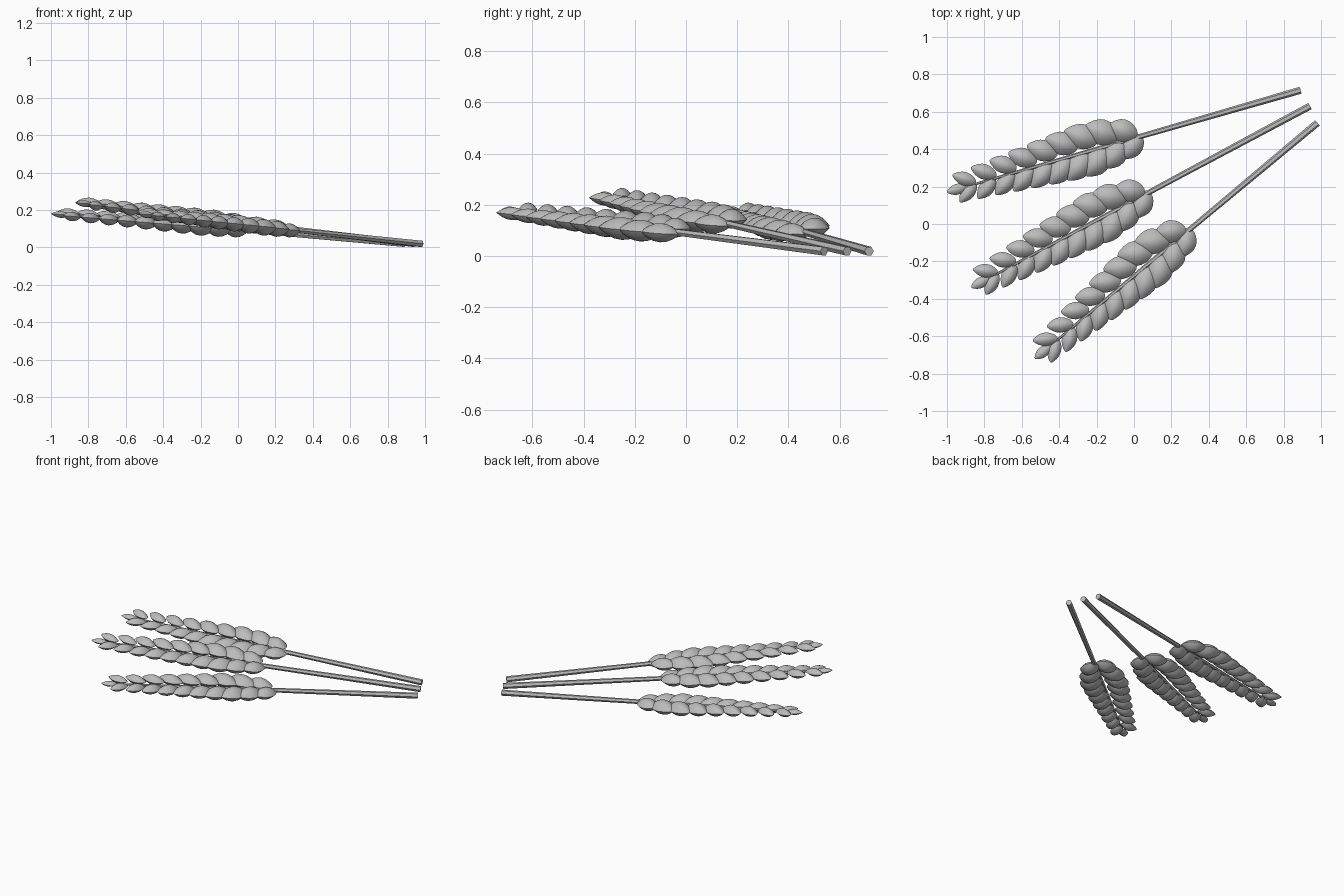
import bpy, bmesh, math
from mathutils import Vector, Matrix

if "Cube" in bpy.data.objects:
    bpy.data.objects.remove(bpy.data.objects["Cube"])

straw = bpy.data.materials.new("straw_grey")
straw.diffuse_color = (0.5, 0.5, 0.5, 1)
straw.use_nodes = True
straw.node_tree.nodes["Principled BSDF"].inputs["Base Color"].default_value = straw.diffuse_color

EAR = 1.065  # length of the grain-bearing part of each stalk


def finish(bm, name, angle):
    mesh = bpy.data.meshes.new(name)
    bm.to_mesh(mesh)
    bm.free()
    mesh.materials.append(straw)
    obj = bpy.data.objects.new(name, mesh)
    bpy.context.collection.objects.link(obj)
    bpy.ops.object.select_all(action='DESELECT')
    obj.select_set(True)
    bpy.context.view_layer.objects.active = obj
    bpy.ops.object.shade_smooth_by_angle(angle=math.radians(angle))
    return obj


def frame(x, y, z, origin):
    m = Matrix((x, y, z)).transposed().to_4x4()
    m.translation = origin
    return m


def add_kernel(bm, matrix, length, width, height):
    """Pointed lens with a crisp rim, long axis on local x."""
    verts = bmesh.ops.create_uvsphere(bm, u_segments=20, v_segments=10, radius=1)["verts"]
    for v in verts:
        x, y, z = v.co
        pinch = 0.45 if x > 0 else 0.15
        v.co = matrix @ Vector((x * length / 2,
                                y * (1 - pinch * x * x) * width / 2,
                                z * abs(z) * height / 2))


def kernel_size(s):
    """Length, width and height at distance s along the ear."""
    t = s / EAR
    swell = 0.78 + 0.22 * min(1, t / 0.18)
    taper = 1 - max(0, t - 0.22) / 0.78
    return ((0.125 + 0.07 * taper) * swell,
            (0.062 + 0.078 * taper) * swell,
            (0.045 + 0.045 * taper) * swell)


def build_stalk(name, base, tip):
    base, tip = Vector(base), Vector(tip)
    d = (tip - base).normalized()
    side = Vector((0, 0, 1)).cross(d).normalized()
    up = d.cross(side)
    root = tip - d * EAR

    # Stem: six-sided, narrowing through the ear
    bm = bmesh.new()
    rings = []
    for p, r in ((base, 0.019), (root, 0.014), (tip - d * 0.06, 0.006)):
        rings.append([bm.verts.new(p + r * (math.cos(a) * side + math.sin(a) * up))
                      for a in (i * math.tau / 6 for i in range(6))])
    for a, b in zip(rings, rings[1:]):
        for i in range(6):
            j = (i + 1) % 6
            bm.faces.new((a[i], a[j], b[j], b[i]))
    bm.faces.new(rings[0][::-1])
    bm.faces.new(rings[-1])
    bmesh.ops.recalc_face_normals(bm, faces=bm.faces[:])
    finish(bm, name + "_stem", 30)

    # Two rows of kernels fanning forward, plus one at the tip
    bm = bmesh.new()
    for sgn, count, first, offset, lift in ((-1, 9, 0.07, 0.088, 0.012),
                                            (1, 10, 0.045, 0.066, -0.006)):
        for i in range(count):
            s = first + (0.957 - first) * i / (count - 1)
            length, width, height = kernel_size(s)
            off = offset * (0.5 + 0.5 * min(1, s / 0.22))
            off *= 1 - 0.5 * max(0, s - 0.3) / 0.66
            spread = math.radians(34) * sgn
            axis = d * math.cos(spread) + side * math.sin(spread)
            centre = root + d * s + side * off * sgn + up * lift
            add_kernel(bm, frame(axis, up.cross(axis), up, centre), length, width, height)
    add_kernel(bm, frame(d, side, up, tip - d * 0.055), 0.11, 0.058, 0.035)
    finish(bm, name + "_kernels", 40)


build_stalk("back_stalk", (0.89, 0.715, 0.019), (-1.0, 0.17, 0.18))
build_stalk("middle_stalk", (0.94, 0.63, 0.019), (-0.87, -0.34, 0.24))
build_stalk("front_stalk", (0.98, 0.54, 0.019), (-0.53, -0.72, 0.18))
